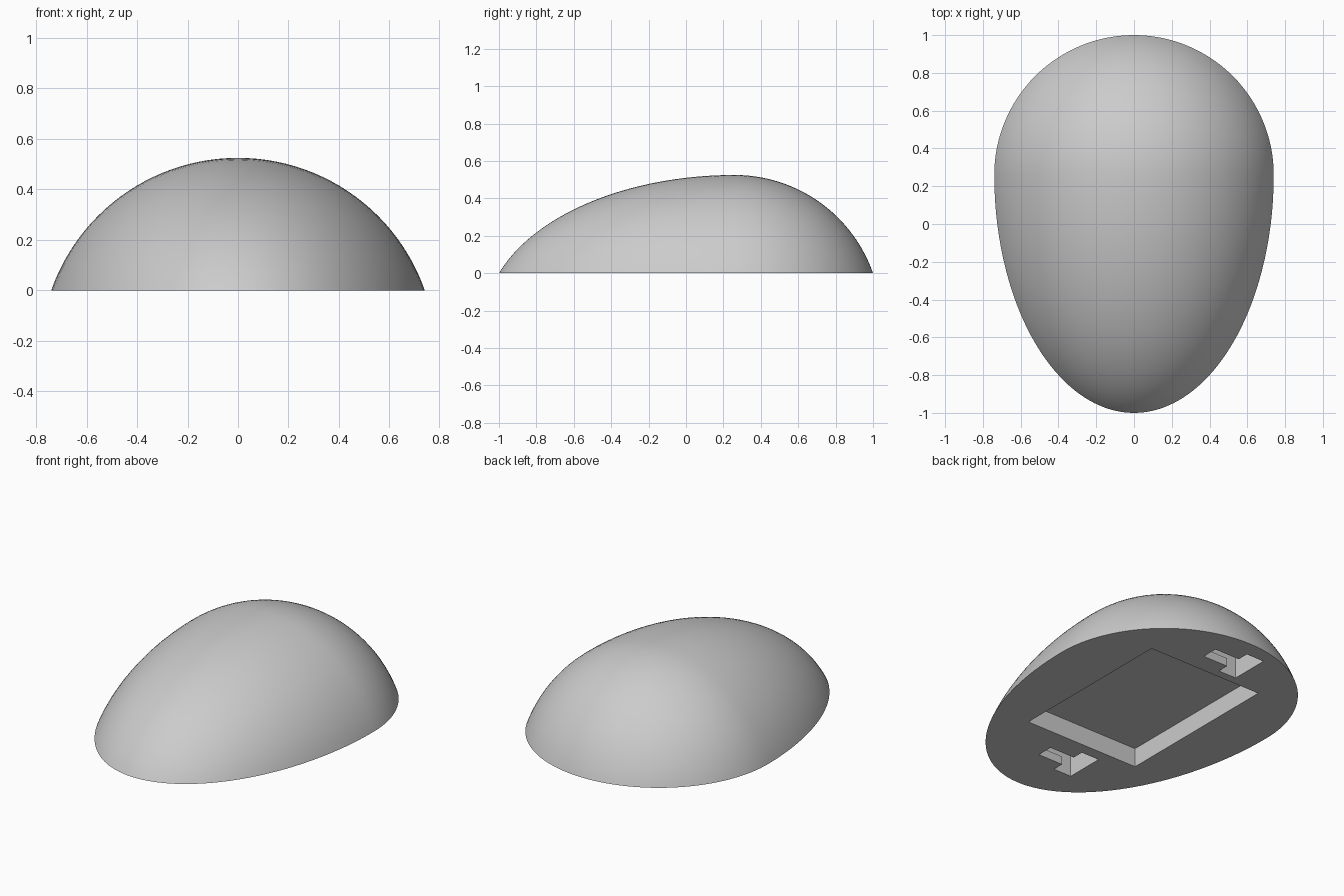
import bpy, bmesh
from mathutils import Matrix, Vector

old = bpy.data.objects.get("Cube")
if old:
    bpy.data.objects.remove(old, do_unlink=True)

RADIUS, CENTRE_Y, CENTRE_Z = 0.784, 0.26, -0.259
FRONT_STRETCH = 1.26 / 0.74

grey = bpy.data.materials.new("plain grey")
grey.use_nodes = True
grey.diffuse_color = (0.6, 0.6, 0.6, 1)
grey.node_tree.nodes["Principled BSDF"].inputs["Base Color"].default_value = (0.6, 0.6, 0.6, 1)


def make_object(name, bm):
    mesh = bpy.data.meshes.new(name)
    bm.to_mesh(mesh)
    bm.free()
    mesh.materials.append(grey)
    obj = bpy.data.objects.new(name, mesh)
    bpy.context.collection.objects.link(obj)
    return obj


# Egg body: a sphere with its front half stretched, sliced flat at the base
bm = bmesh.new()
bmesh.ops.create_uvsphere(bm, u_segments=128, v_segments=64, radius=RADIUS,
                          matrix=Matrix.Rotation(1.5707963, 4, 'X'))
for v in bm.verts:
    if v.co.y < 0:
        v.co.y *= FRONT_STRETCH
    v.co += Vector((0, CENTRE_Y, CENTRE_Z))
bmesh.ops.bisect_plane(bm, geom=bm.verts[:] + bm.edges[:] + bm.faces[:],
                       plane_co=(0, 0, 0), plane_no=(0, 0, 1), clear_inner=True)
bmesh.ops.holes_fill(bm, edges=[e for e in bm.edges if e.is_boundary])
bmesh.ops.recalc_face_normals(bm, faces=bm.faces[:])
shell = make_object("half_egg_body", bm)


def cut_box(x, y, z):
    """Cut a box, given as (low, high) ranges, out of the body."""
    bm = bmesh.new()
    bmesh.ops.create_cube(bm, size=1)
    for v in bm.verts:
        v.co = [(lo + hi) / 2 + c * (hi - lo) for c, (lo, hi) in zip(v.co, (x, y, z))]
    cutter = make_object("pocket_cutter", bm)
    cutter.hide_render = True
    mod = shell.modifiers.new("pocket", 'BOOLEAN')
    mod.operation = 'DIFFERENCE'
    mod.solver = 'EXACT'
    mod.object = cutter
    bpy.ops.object.modifier_apply(modifier=mod.name)
    bpy.data.objects.remove(cutter, do_unlink=True)


bpy.context.view_layer.objects.active = shell
shell.select_set(True)

# Large recess in the underside
cut_box((-0.385, 0.385), (-0.45, 0.61), (-0.1, 0.115))

# Keyhole hangers: wide entry, narrow slot, and a hidden cavity above the slot
for y in (-0.64, 0.78):
    cut_box((-0.18, -0.06), (y - 0.12, y + 0.12), (-0.1, 0.13))
    cut_box((-0.07, 0.108), (y - 0.05, y + 0.05), (-0.1, 0.06))
    cut_box((-0.07, 0.108), (y - 0.12, y + 0.12), (0.05, 0.13))

bpy.ops.object.shade_smooth_by_angle(angle=0.52)
